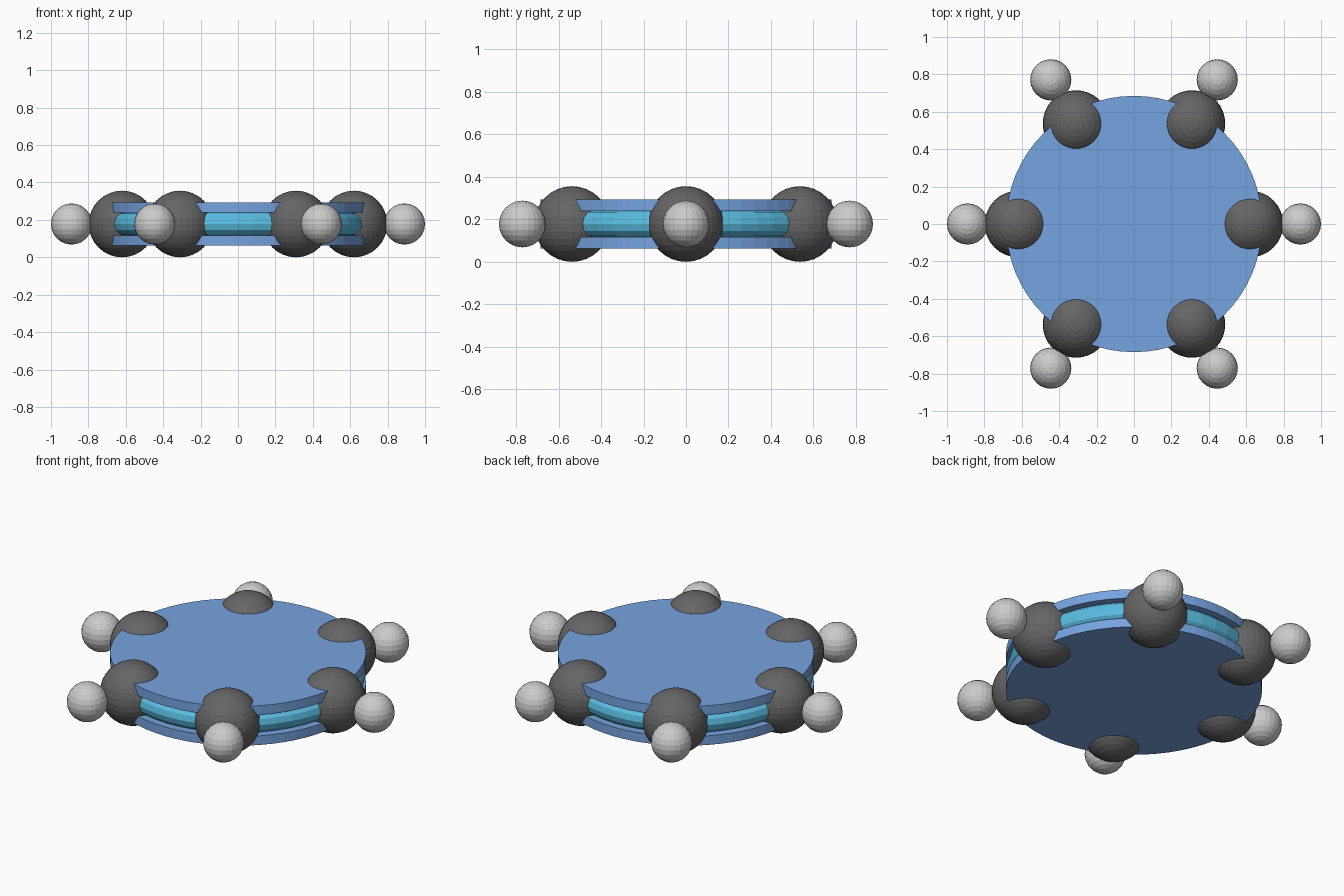
import bpy
from math import cos, sin, radians

if "Cube" in bpy.data.objects:
    bpy.data.objects.remove(bpy.data.objects["Cube"])

ZC = 0.178          # mid-plane height
RING = 0.62         # radius of the large-sphere hexagon
OUTER = 0.89        # radius of the small-sphere hexagon


def material(name, rgb, alpha=1.0):
    m = bpy.data.materials.new(name)
    m.diffuse_color = (*rgb, alpha)
    m.use_nodes = True
    m.node_tree.nodes["Principled BSDF"].inputs["Base Color"].default_value = m.diffuse_color
    return m


def finish(name, mat):
    ob = bpy.context.object
    ob.name = name
    if mat:
        ob.data.materials.append(mat)
    return ob


dark = material("dark_grey", (0.13, 0.13, 0.13))
light = material("light_grey", (0.55, 0.55, 0.55))
blue = material("blue", (0.18, 0.37, 0.75))
cyan = material("cyan", (0.1, 0.5, 0.75))


def ball(name, dist, angle, r, seg, mat):
    bpy.ops.mesh.primitive_uv_sphere_add(
        segments=seg, ring_count=seg // 2, radius=r,
        location=(dist * cos(angle), dist * sin(angle), ZC))
    finish(name, mat)


# Six large inner spheres, each with a small outer sphere
for i in range(6):
    a = radians(60 * i)
    ball(f"inner_atom_{i + 1}", RING, a, ZC, 32, dark)
    ball(f"outer_atom_{i + 1}", OUTER, a, 0.11, 24, light)

# Bond ring running through the large spheres
bpy.ops.mesh.primitive_torus_add(
    major_radius=RING, minor_radius=0.064, major_segments=48,
    minor_segments=12, location=(0, 0, ZC))
finish("bond_ring", cyan)

# Flat discs above and below the ring
for name, side in (("upper_disc", 1), ("lower_disc", -1)):
    bpy.ops.mesh.primitive_cylinder_add(
        vertices=64, radius=0.685, depth=0.054,
        location=(0, 0, ZC + side * 0.089))
    finish(name, blue)
